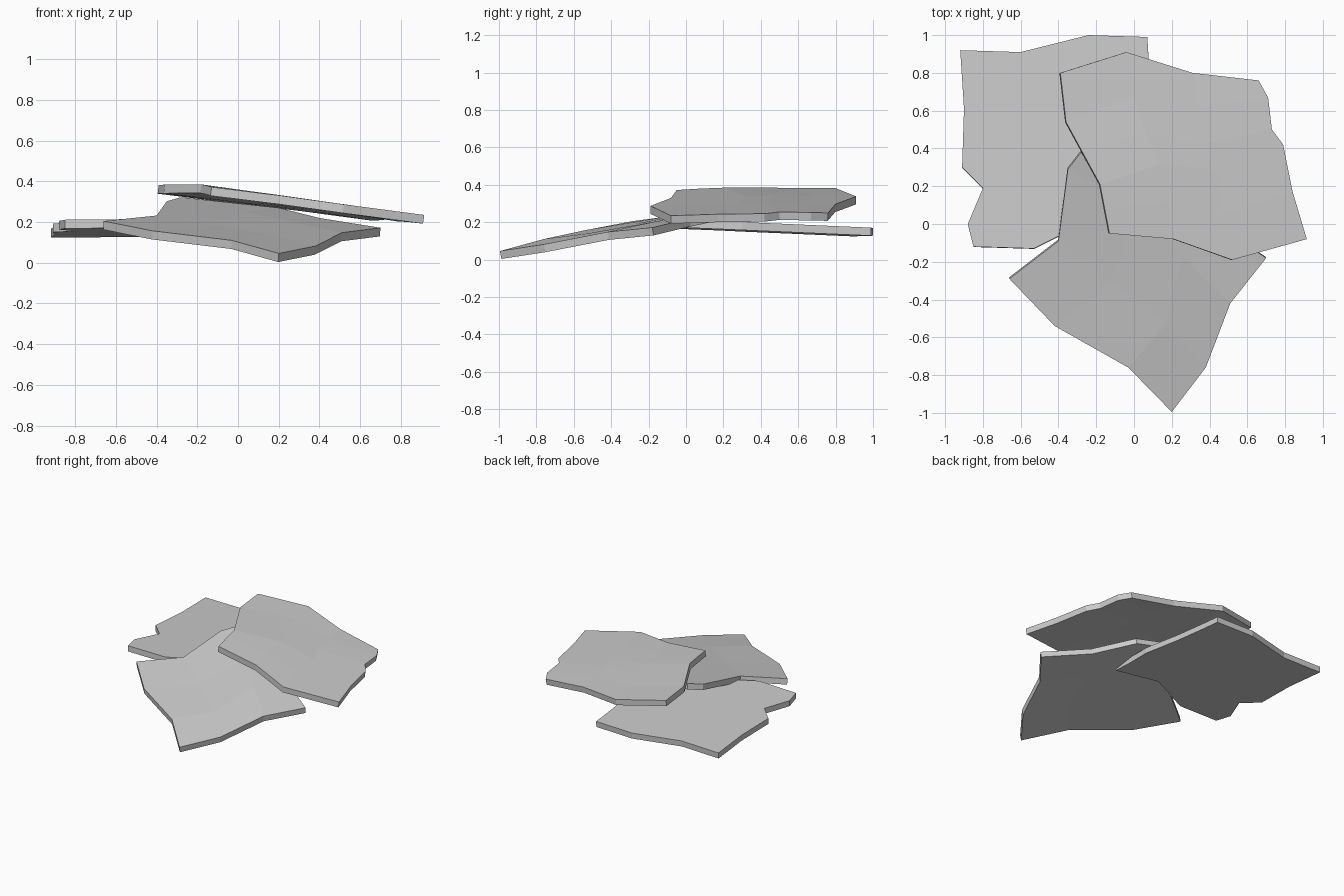
import bpy, bmesh
from mathutils import Vector

if "Cube" in bpy.data.objects:
    bpy.data.objects.remove(bpy.data.objects["Cube"])


def lerp_z(p, plane):
    """Give a flat point a height from a tilted plane (a + b*x + c*y)."""
    if len(p) == 3:
        return Vector(p)
    return Vector((p[0], p[1], plane[0] + plane[1] * p[0] + plane[2] * p[1]))


def slab(name, bottom, top, left, right, plane=None, thick=0.043):
    """Broken stone slab: a patch spanned between four edge lines, thickened downwards."""
    b, t, l, r = [[lerp_z(p, plane) for p in e] for e in (bottom, top, left, right)]
    n, m = len(b) - 1, len(l) - 1
    bm = bmesh.new()
    grid = []
    for j in range(m + 1):
        v = j / m
        row = []
        for i in range(n + 1):
            u = i / n
            p = (b[i] * (1 - v) + t[i] * v + l[j] * (1 - u) + r[j] * u
                 - b[0] * (1 - u) * (1 - v) - b[n] * u * (1 - v)
                 - t[0] * (1 - u) * v - t[n] * u * v)
            row.append(bm.verts.new(p))
        grid.append(row)
    for j in range(m):
        for i in range(n):
            bm.faces.new((grid[j][i], grid[j][i + 1], grid[j + 1][i + 1], grid[j + 1][i]))
    me = bpy.data.meshes.new(name)
    bm.to_mesh(me)
    bm.free()
    ob = bpy.data.objects.new(name, me)
    bpy.context.collection.objects.link(ob)
    mod = ob.modifiers.new("thickness", "SOLIDIFY")
    mod.thickness = thick
    mod.offset = -1
    return ob


# Upper slab, leaning down to the right
slab("upper_slab",
     bottom=[(-.13, -.05, .372), (.21, -.08, .33), (.52, -.19, .287), (.915, -.08, .235)],
     top=[(-.39, .80, .382), (-.04, .91, .338), (.31, .80, .297), (.66, .76, .25)],
     left=[(-.13, -.05, .372), (-.155, .08, .38), (-.18, .21, .385),
           (-.27, .375, .385), (-.36, .54, .384), (-.39, .80, .382)],
     right=[(.915, -.08, .235), (.84, .17, .243), (.79, .42, .246),
            (.73, .50, .255), (.71, .67, .252), (.66, .76, .25)])

# Lower back left slab, nearly level
slab("back_slab", plane=(.213, .008, -.043),
     bottom=[(-.85, -.12), (-.53, -.13), (-.19, .04), (.13, -.04)],
     top=[(-.92, .92), (-.60, .91), (-.24, 1.0), (.07, .99)],
     left=[(-.85, -.12), (-.88, 0), (-.80, .19), (-.91, .30), (-.90, .61), (-.92, .92)],
     right=[(.13, -.04), (.13, .12), (.14, .30), (.10, .60), (.08, .84), (.07, .99)])

# Front slab, dipping to its front tip
slab("front_slab",
     bottom=[(.20, -.995, .046), (.38, -.76, .082), (.51, -.42, .148), (.70, -.18, .172)],
     top=[(-.66, -.29, .205), (-.40, -.09, .232), (-.35, .29, .302), (-.28, .38, .322)],
     left=[(.20, -.995, .046), (-.03, -.76, .11), (-.42, -.54, .157), (-.66, -.29, .205)],
     right=[(.70, -.18, .172), (.40, .02, .22), (.20, .26, .27), (-.28, .38, .322)])
